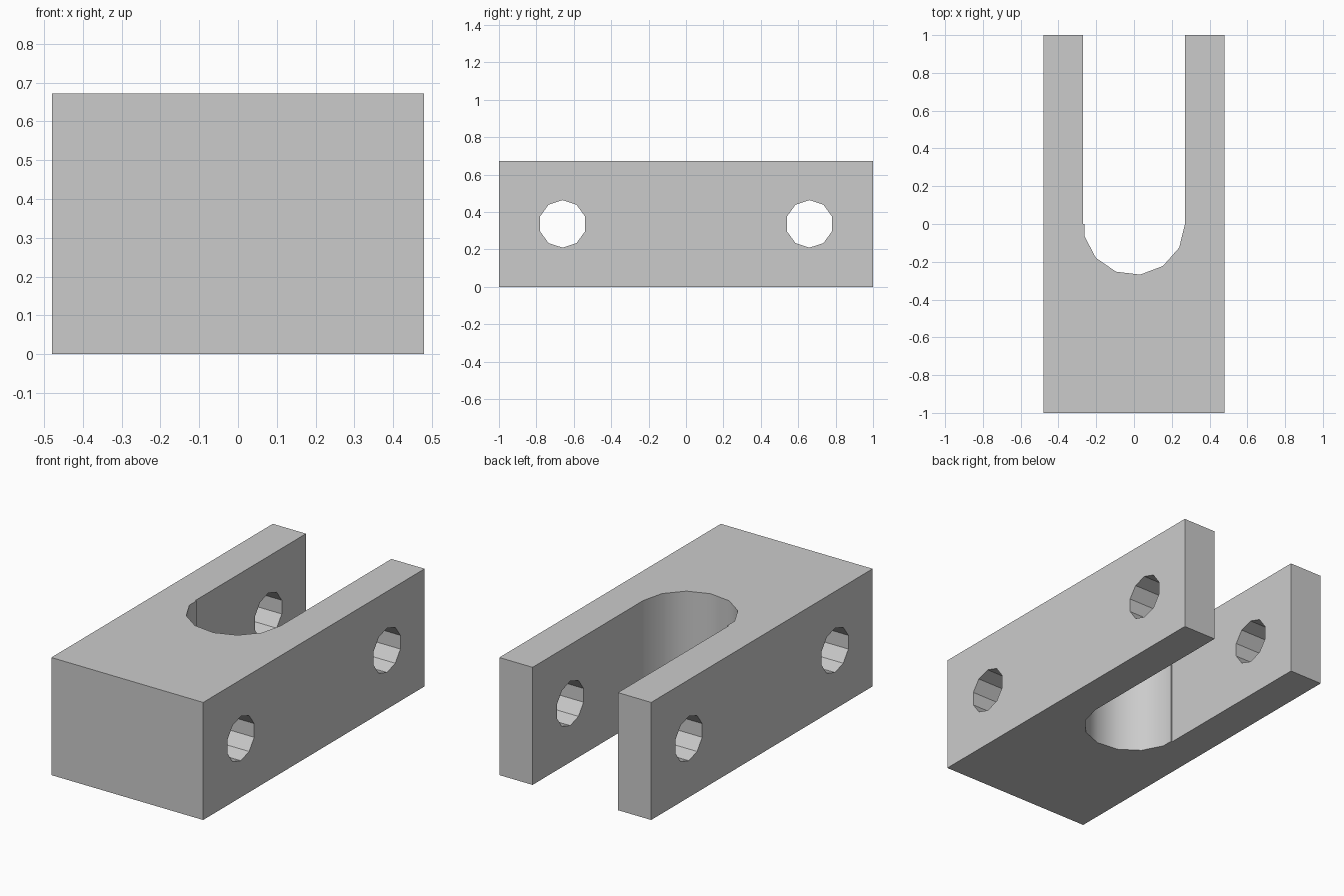
import bpy
import bmesh
from math import cos, sin, tau, radians
from mathutils import Matrix

cube = bpy.data.objects.get("Cube")
if cube:
    bpy.data.objects.remove(cube, do_unlink=True)

HALF_W, HALF_L, HEIGHT = 0.48, 1.0, 0.672
SLOT_R, SLOT_SIDES = 0.27, 13
HOLE_R, HOLE_SIDES, HOLE_Y = 0.127, 10, 0.66

grey = bpy.data.materials.new("plain grey")
grey.use_nodes = True
colour = (0.6, 0.6, 0.6, 1)
grey.diffuse_color = colour
grey.node_tree.nodes["Principled BSDF"].inputs["Base Color"].default_value = colour


def finish(bm, name):
    bmesh.ops.recalc_face_normals(bm, faces=bm.faces)
    mesh = bpy.data.meshes.new(name)
    bm.to_mesh(mesh)
    bm.free()
    mesh.materials.append(grey)
    obj = bpy.data.objects.new(name, mesh)
    bpy.context.collection.objects.link(obj)
    return obj


# Clevis outline: block with a slot open at the back and a rounded inner end
arc = [(SLOT_R * cos(tau * i / SLOT_SIDES), -SLOT_R * sin(tau * i / SLOT_SIDES))
       for i in range(SLOT_SIDES // 2 + 1)]
outline = [(-HALF_W, HALF_L), (-HALF_W, -HALF_L), (HALF_W, -HALF_L), (HALF_W, HALF_L),
           (SLOT_R, HALF_L)] + arc
outline += [(arc[-1][0], 0), (-SLOT_R, 0), (-SLOT_R, HALF_L)]

bm = bmesh.new()
base = bm.faces.new([bm.verts.new((x, y, 0)) for x, y in outline])
top = bmesh.ops.extrude_face_region(bm, geom=[base], use_keep_orig=True)["geom"]
bmesh.ops.translate(bm, vec=(0, 0, HEIGHT),
                    verts=[v for v in top if isinstance(v, bmesh.types.BMVert)])
# Only the rounded end of the slot is smooth
for f in bm.faces:
    c = f.calc_center_median()
    f.smooth = len(f.verts) == 4 and abs(c.x) < SLOT_R - 0.001 and -SLOT_R < c.y < -0.01
clevis = finish(bm, "clevis_block")

# Pin holes: two faceted bores running across the block
bm = bmesh.new()
for y in (-HOLE_Y, HOLE_Y):
    place = (Matrix.Translation((0, y, HEIGHT / 2)) @ Matrix.Rotation(radians(90), 4, "Y"))
    bmesh.ops.create_cone(bm, cap_ends=True, segments=HOLE_SIDES, radius1=HOLE_R,
                          radius2=HOLE_R, depth=HALF_W * 3, matrix=place)
# Turn each bore so that a corner points straight up
for y in (-HOLE_Y, HOLE_Y):
    side = [v for v in bm.verts if v.co.y * y > 0]
    highest = max(v.co.z for v in side)
    if highest < HEIGHT / 2 + HOLE_R - 0.001:
        bmesh.ops.rotate(bm, verts=side, cent=(0, y, HEIGHT / 2),
                         matrix=Matrix.Rotation(tau / HOLE_SIDES / 2, 3, "X"))
cutter = finish(bm, "pin_hole_cutter")
cutter.hide_render = True
cutter.hide_viewport = True
cutter.display_type = "WIRE"

cut = clevis.modifiers.new("pin holes", "BOOLEAN")
cut.operation = "DIFFERENCE"
cut.solver = "EXACT"
cut.object = cutter
